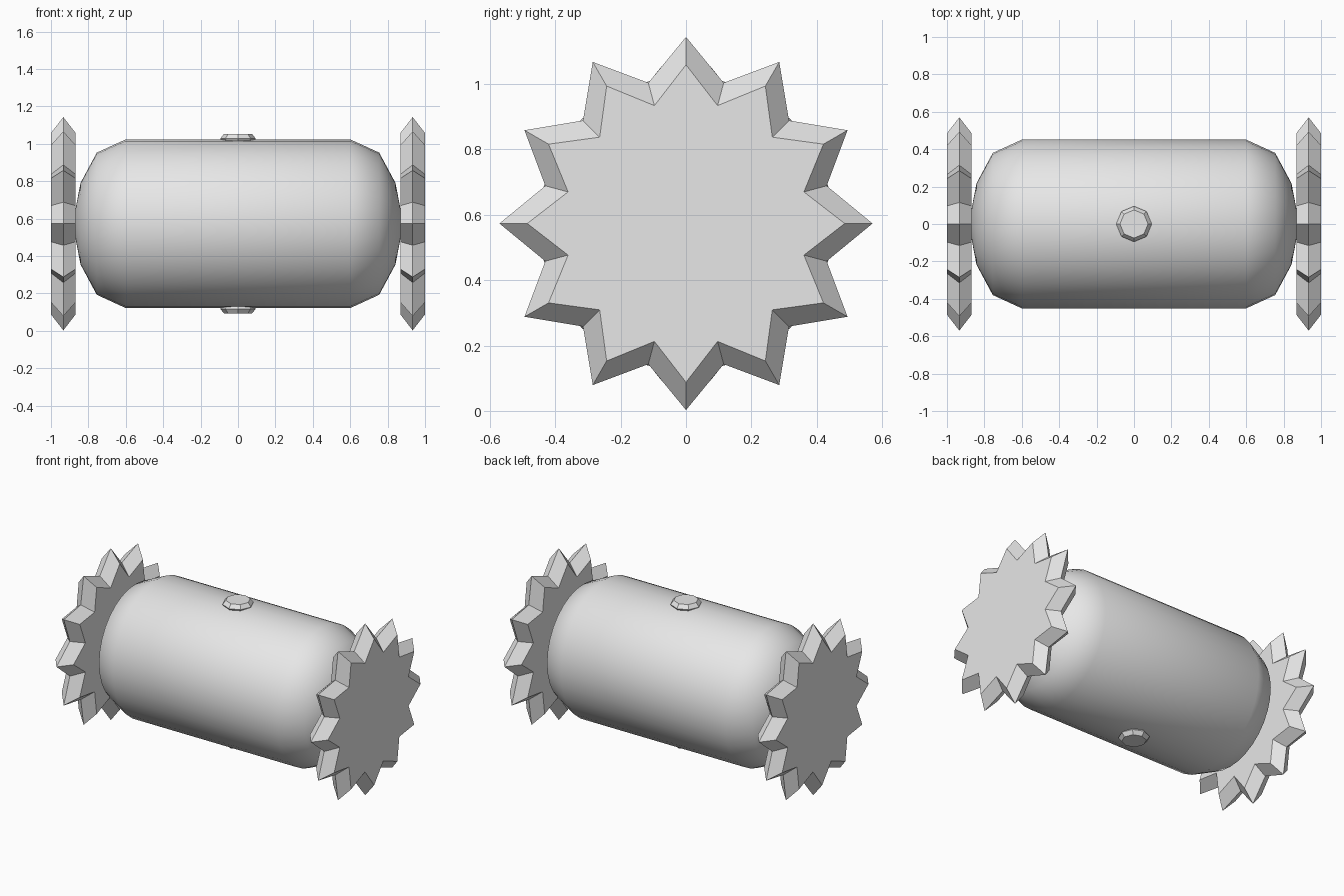
import bpy, bmesh, math

if "Cube" in bpy.data.objects:
    bpy.data.objects.remove(bpy.data.objects["Cube"])

CZ = 0.573  # height of the barrel axis

grey = bpy.data.materials.new("light_grey")
grey.diffuse_color = (0.8, 0.8, 0.8, 1)
grey.use_nodes = True
grey.node_tree.nodes["Principled BSDF"].inputs["Base Color"].default_value = grey.diffuse_color


def loft(name, stations, count, axis, smooth=False):
    """Rings of points around an axis. Each station is (position, radii);
    the radii are cycled around the ring, so two radii give a star."""
    bm = bmesh.new()
    rings = []
    for pos, radii in stations:
        ring = []
        for i in range(count):
            r = radii[i % len(radii)]
            a = math.tau * i / count
            u, v = r * math.cos(a), r * math.sin(a)
            co = (pos, v, CZ + u) if axis == "x" else (u, v, CZ + pos)
            ring.append(bm.verts.new(co))
        rings.append(ring)
    for a, b in zip(rings, rings[1:]):
        for i in range(count):
            j = (i + 1) % count
            bm.faces.new((a[i], a[j], b[j], b[i]))
    bm.faces.new(rings[0])
    bm.faces.new(rings[-1])
    bmesh.ops.recalc_face_normals(bm, faces=bm.faces)
    for f in bm.faces:
        f.smooth = smooth
    mesh = bpy.data.meshes.new(name)
    bm.to_mesh(mesh)
    bm.free()
    mesh.materials.append(grey)
    obj = bpy.data.objects.new(name, mesh)
    bpy.context.collection.objects.link(obj)
    return obj


# Barrel body with rounded ends, which sink into the end wheels
half = [(0.6, 0.451), (0.755, 0.38), (0.842, 0.218), (0.88, 0.02)]
profile = [(-x, r) for x, r in reversed(half)] + half
loft("barrel_body", [(x, (r,)) for x, r in profile], 32, "x", smooth=True)

# Toothed end wheels and the small plugs above and below
for side, wheel, plug in ((-1, "left_wheel", "bottom_plug"),
                          (1, "right_wheel", "top_plug")):
    # Twelve-pointed star, widest in the middle of its thickness
    loft(wheel, [(side * 0.868, (0.485, 0.373)),
                 (side * 0.934, (0.57, 0.445)),
                 (side * 1.0, (0.485, 0.373))], 24, "x")
    # Octagonal plug
    loft(plug, [(side * 0.425, (0.075,)),
                (side * 0.455, (0.095,)),
                (side * 0.48, (0.075,))], 8, "z")
